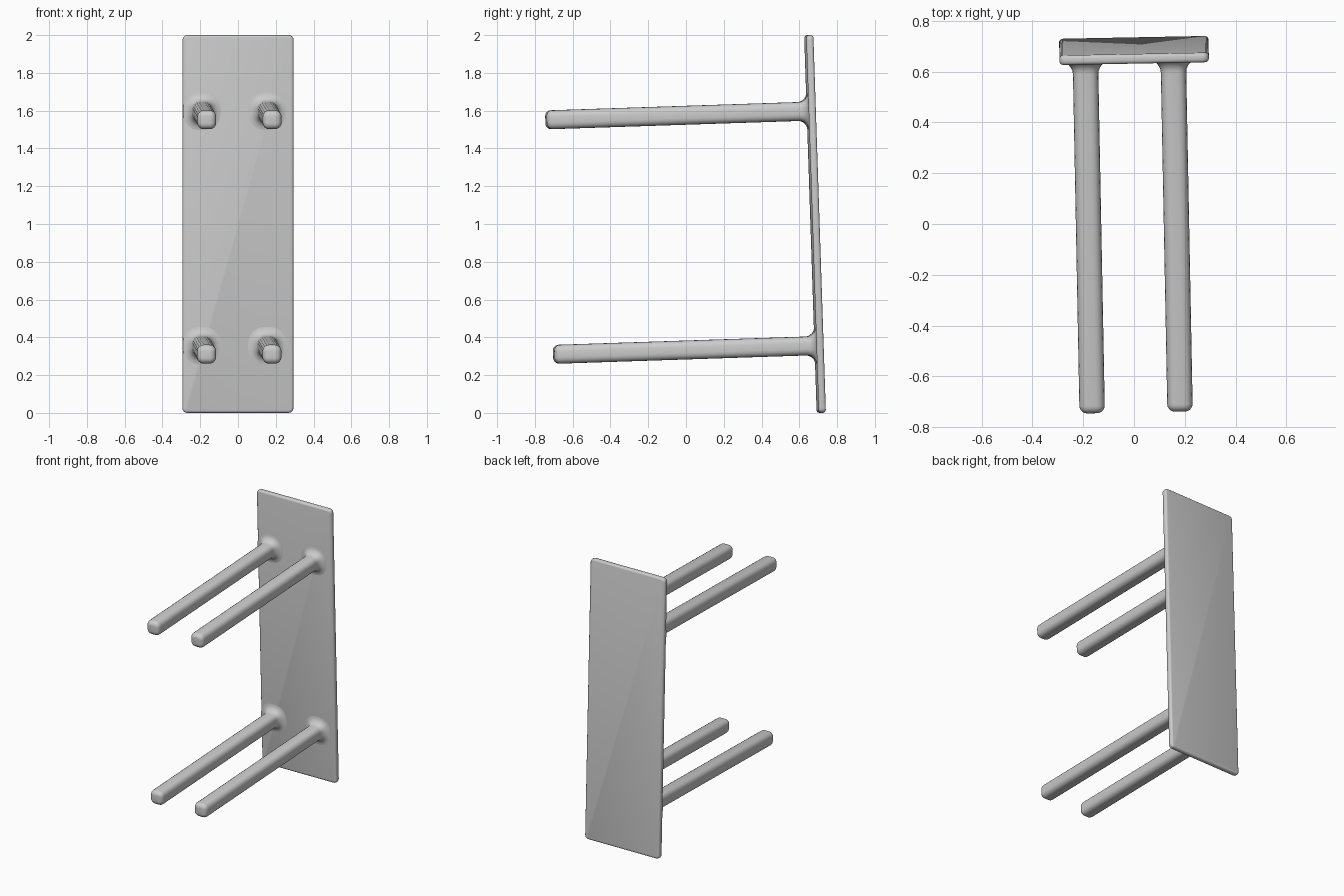
import bpy, bmesh, math
from mathutils import Matrix, Vector

if "Cube" in bpy.data.objects:
    bpy.data.objects.remove(bpy.data.objects["Cube"], do_unlink=True)

GREY = (0.6, 0.6, 0.6, 1.0)
mat = bpy.data.materials.new("plain grey")
mat.use_nodes = True
mat.diffuse_color = GREY
bsdf = next(n for n in mat.node_tree.nodes if n.type == 'BSDF_PRINCIPLED')
bsdf.inputs["Base Color"].default_value = GREY

# The table lies on its side, slightly tipped and turned
POSE = (Matrix.Translation((0, 0.683, 1.0))
        @ Matrix.Rotation(math.radians(1.1), 4, 'Z')
        @ Matrix.Rotation(math.radians(1.9), 4, 'X'))
THICK = 0.038


def finish(name, bm):
    bmesh.ops.recalc_face_normals(bm, faces=bm.faces)
    me = bpy.data.meshes.new(name)
    bm.to_mesh(me)
    bm.free()
    me.materials.append(mat)
    ob = bpy.data.objects.new(name, me)
    bpy.context.collection.objects.link(ob)
    ob.matrix_world = POSE
    bpy.ops.object.select_all(action='DESELECT')
    ob.select_set(True)
    bpy.context.view_layer.objects.active = ob
    bpy.ops.object.shade_smooth_by_angle(angle=math.radians(40))
    return ob


# Table top: thin slab with rounded edges
bm = bmesh.new()
bmesh.ops.create_cube(bm, size=1)
bmesh.ops.scale(bm, vec=(0.588, THICK, 2.0), verts=bm.verts)
# round the four outline corners first, then the rims
bmesh.ops.bevel(bm, geom=[e for e in bm.edges
                          if abs(e.verts[0].co.y - e.verts[1].co.y) > 0.01],
                offset=0.025, segments=4, profile=0.5, affect='EDGES')
bmesh.ops.bevel(bm, geom=[e for e in bm.edges
                          if abs(e.verts[0].co.y - e.verts[1].co.y) < 0.001],
                offset=0.013, segments=3, profile=0.5, affect='EDGES')
finish("table_top", bm)


def section(half, corner, y, cx, cz, steps=4):
    """Rounded square outline across the leg."""
    pts = []
    for q in range(4):
        base = q * math.pi / 2
        sx, sz = [(1, 1), (-1, 1), (-1, -1), (1, -1)][q]
        for i in range(steps + 1):
            a = base + i / steps * math.pi / 2
            pts.append(Vector((cx + sx * (half - corner) + corner * math.cos(a), y,
                               cz + sz * (half - corner) + corner * math.sin(a))))
    return pts


def leg(name, cx, cz, half=0.05, corner=0.034, flare=0.05, tip=0.03, end=-1.405):
    face = -THICK / 2
    rings = [(half + flare, corner + flare, face + 0.01)]
    # flared root blending into the top
    for i in range(7):
        a = i / 6 * math.pi / 2
        out = flare * (1 - math.sin(a))
        rings.append((half + out, corner + out, face - flare * (1 - math.cos(a))))
    # rounded tip
    for i in range(6):
        a = i / 5 * math.pi / 2
        inset = tip * (1 - math.cos(a))
        rings.append((half - inset, corner - inset, end + tip * (1 - math.sin(a))))
    bm = bmesh.new()
    loops = [[bm.verts.new(p) for p in section(h, c, y, cx, cz)] for h, c, y in rings]
    n = len(loops[0])
    for a, b in zip(loops, loops[1:]):
        for i in range(n):
            bm.faces.new((a[i], a[(i + 1) % n], b[(i + 1) % n], b[i]))
    bm.faces.new(loops[0])
    bm.faces.new(loops[-1])
    finish(name, bm)


# Four legs, set slightly off the middle of the top
for side, sx in (("left", 1), ("right", -1)):
    for level, sz in (("upper", 1), ("lower", -1)):
        leg(f"{level}_{side}_leg", -0.019 + sx * 0.173, -0.023 + sz * 0.621)
